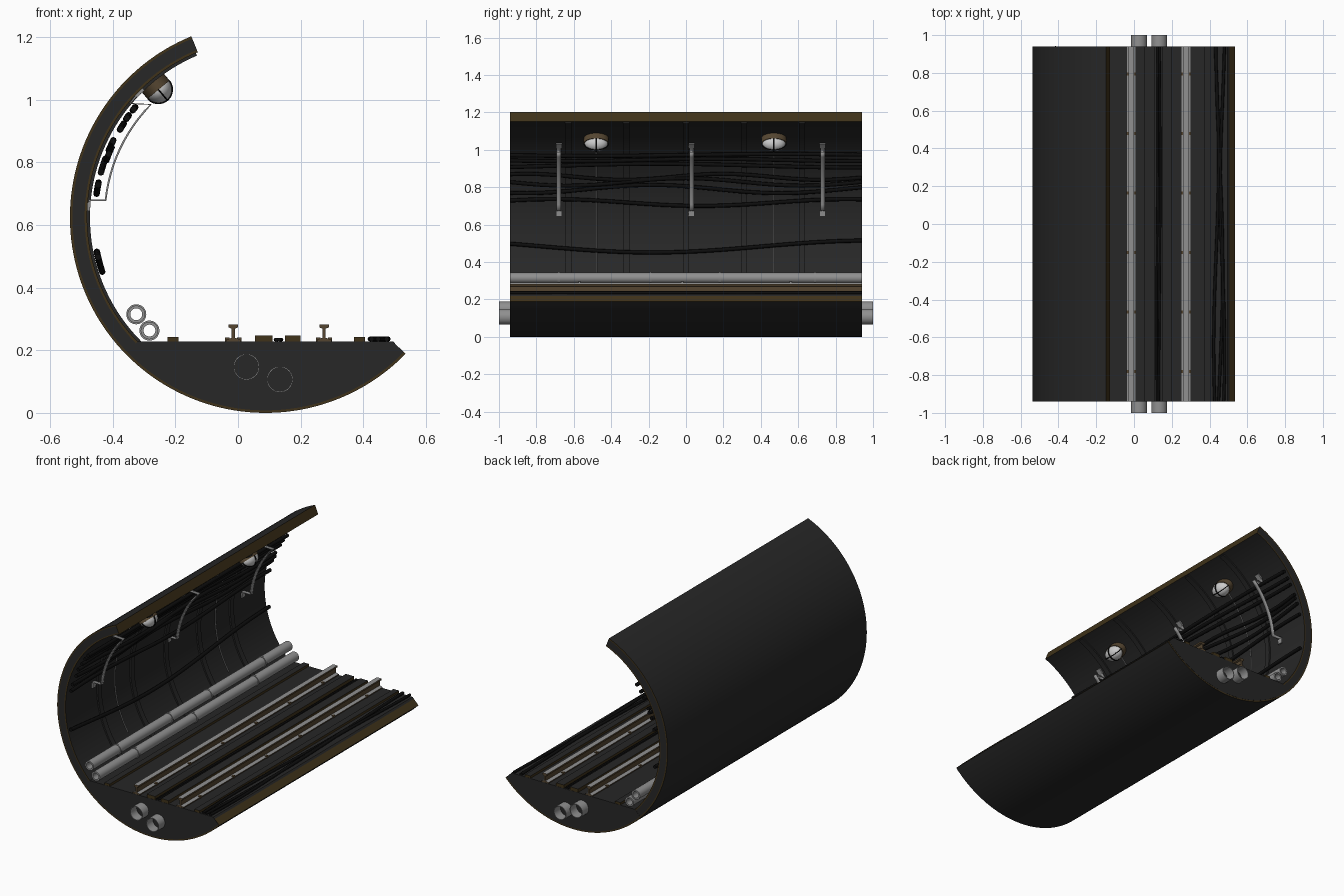
import bpy, bmesh, math
from math import sin, cos, radians, pi
from mathutils import Matrix

if "Cube" in bpy.data.objects:
    bpy.data.objects.remove(bpy.data.objects["Cube"])

CX, CZ, R, RI, L, FL = 0.088, 0.625, 0.625, 0.57, 0.94, 0.228
A0, A1 = 112.3, 315.7


def mat(name, r, g, b):
    m = bpy.data.materials.new(name)
    m.diffuse_color = (r, g, b, 1)
    m.use_nodes = True
    m.node_tree.nodes["Principled BSDF"].inputs["Base Color"].default_value = m.diffuse_color
    return m


DARK = mat("dark_concrete", .02, .02, .02)
BROWN = mat("brown_edge", .05, .032, .01)
BLACK = mat("black_cable", .004, .004, .004)
STEEL = mat("steel", .28, .28, .28)
GLASS = mat("lamp_glass", .6, .6, .58)
RUST = mat("rust", .09, .06, .03)


def polar(r, deg):
    return CX + r * cos(radians(deg)), CZ + r * sin(radians(deg))


def finish(bm, name, mats, smooth=True, up=False):
    bmesh.ops.recalc_face_normals(bm, faces=bm.faces)
    if up:  # second material on upward faces
        for f in bm.faces:
            f.material_index = int(f.normal.z > .5)
    me = bpy.data.meshes.new(name)
    bm.to_mesh(me)
    bm.free()
    ob = bpy.data.objects.new(name, me)
    bpy.context.collection.objects.link(ob)
    for m in mats:
        me.materials.append(m)
    if smooth:
        bpy.ops.object.select_all(action='DESELECT')
        ob.select_set(True)
        bpy.context.view_layer.objects.active = ob
        bpy.ops.object.shade_smooth_by_angle(angle=radians(35))
    return ob


def band(name, radii, a0, a1, y0, y1, n, closed=False, c=None, mats=(DARK,), edge=()):
    """Sweep a ring section; edge lists the radial bands coloured with the second material."""
    cx, cz = c or (CX, CZ)
    bm = bmesh.new()
    k = len(radii)
    sect = []
    for i in range(n if closed else n + 1):
        a = radians(a0 + (a1 - a0) * i / n)
        sect.append([[bm.verts.new((cx + r * cos(a), y, cz + r * sin(a))) for r in radii] for y in (y0, y1)])
    for i in range(n):
        p, q = sect[i], sect[(i + 1) % len(sect)]
        for j in (0, k - 1):
            bm.faces.new((p[0][j], p[1][j], q[1][j], q[0][j]))
        for s in (0, 1):
            for j in range(k - 1):
                f = bm.faces.new((p[s][j], p[s][j + 1], q[s][j + 1], q[s][j]))
                f.material_index = int(j in edge)
    if not closed:
        for p in (sect[0], sect[-1]):
            for j in range(k - 1):
                f = bm.faces.new((p[0][j], p[0][j + 1], p[1][j + 1], p[1][j]))
                f.material_index = len(mats) - 1
    return finish(bm, name, mats)


def prism(name, pts, y0, y1, mats, up=False):
    bm = bmesh.new()
    a = [bm.verts.new((x, y0, z)) for x, z in pts]
    b = [bm.verts.new((x, y1, z)) for x, z in pts]
    bm.faces.new(a)
    bm.faces.new(b)
    for i in range(len(pts)):
        j = (i + 1) % len(pts)
        bm.faces.new((a[i], a[j], b[j], b[i]))
    return finish(bm, name, mats, True, up)


def box(name, x0, x1, z0, z1, y0, y1, mats, up=False):
    return prism(name, [(x0, z0), (x1, z0), (x1, z1), (x0, z1)], y0, y1, mats, up)


def cable(name, pts, r, m):
    cu = bpy.data.curves.new(name, 'CURVE')
    cu.dimensions, cu.bevel_depth, cu.bevel_resolution, cu.use_fill_caps = '3D', r, 2, True
    sp = cu.splines.new('POLY')
    sp.points.add(len(pts) - 1)
    for p, co in zip(sp.points, pts):
        p.co = (*co, 1)
    sp.use_smooth = True
    cu.materials.append(m)
    bpy.context.collection.objects.link(bpy.data.objects.new(name, cu))


YS = [-L + 2 * L * i / 40 for i in range(41)]

# Tunnel shell and solid floor
band("tunnel_shell", (R, R - .008, RI + .008, RI), A0, A1, -L, L, 96, mats=(DARK, BROWN), edge=(0, 2))
fa = 180 + math.degrees(math.asin((CZ - FL) / RI))
prism("floor_block", [polar(RI, fa)] + [polar(R - .009, fa + (A1 - .2 - fa) * i / 40) for i in range(41)]
      + [(polar(RI, A1)[0], FL)], -L - .001, L + .001, (DARK,))

# Lining ribs
for y in (-.63, -.32, 0, .31, .62):
    band("lining_rib", (RI + .002, RI - .009), A0 + .7, 225, y - .017, y + .017, 64)

# Drain pipe stubs in the floor
for c in ((.027, .147), (.134, .107)):
    for s in (-1, 1):
        band("drain_pipe", (.042, .038), 0, 360, s * .93, s, 32, True, c, (STEEL,))

# Wall pipes with collars
for c, ys in (((-.325, .315), (-.68, -.19, .18, .69)), ((-.283, .263), (-.57, -.02, .56))):
    band("wall_pipe", (.028, .019), 0, 360, -L, L, 28, True, c, (STEEL,))
    for y in ys:
        band("pipe_collar", (.032, .027), 0, 360, y - .006, y + .006, 28, True, c, (STEEL,))

# Rails with fasteners
half = [(.023, 0), (.023, .006), (.005, .012), (.005, .041), (.015, .045), (.015, .055)]
for x in (-.015, .275):
    pts = [(x + a, FL + b) for a, b in half] + [(x - a, FL + b) for a, b in reversed(half)]
    prism("rail", pts, -L, L, (RUST, STEEL), True)
    for i in range(6):
        y = -.78 + .315 * i
        for s in (-1, 1):
            box("rail_clip", x + s * .019 - .007, x + s * .019 + .007, FL, FL + .013, y - .008, y + .008, (RUST,))

# Floor strips
for x0, x1, h in ((-.225, -.19, .014), (.055, .11, .02), (.15, .2, .019), (.37, .405, .014)):
    box("floor_strip", x0, x1, FL - .002, FL + h, -L, L, (BROWN, DARK), True)

# Floor cables
for x, amp, f, ph, r in ((.123, .003, 3, 0, .006), (.135, .004, 2.3, 1, .006), (.435, .013, 3.2, .5, .008),
                         (.452, .018, 2.6, 2.2, .008), (.468, .012, 3.6, 4, .008)):
    cable("floor_cable", [(x + amp * sin(f * y + ph), y, FL + r) for y in YS], r, BLACK)

# Wall cables following the lining
for z, amp, f, ph, rr in ((.972, .005, 3, 0, .545), (.945, .006, 4, 1, .545), (.915, .01, 3, 2, .543),
                          (.855, .016, 6, .4, .545), (.828, .02, 5, 1.6, .54), (.79, .022, 4.6, 2.4, .545),
                          (.718, .018, 4, 4.4, .545), (.483, .032, 2.7, 5.2, .55)):
    pts = []
    for y in YS:
        zz = z + amp * sin(f * y + ph)
        pts.append((CX - math.sqrt(rr * rr - (zz - CZ) ** 2), y, zz))
    cable("wall_cable", pts, .0105, BLACK)

# Cable brackets: feet on the wall and a bowed strap
for y in (-.68, .03, .73):
    path = [polar(.566, a) for a in (135.5, 137.5, 140)] + [polar(.514, 135.5 + 38.5 * i / 12) for i in range(13)] \
        + [polar(.566, a) for a in (174.5, 176, 177.5)]
    bm = bmesh.new()
    rows = [[bm.verts.new((x, yy, z)) for yy in (y - .012, y + .012)] for x, z in path]
    for p, q in zip(rows, rows[1:]):
        bm.faces.new((p[0], p[1], q[1], q[0]))
    ob = finish(bm, "cable_bracket", (STEEL,))
    md = ob.modifiers.new("thickness", 'SOLIDIFY')
    md.thickness, md.offset = .006, 0
    for a0, a1 in ((133.6, 137), (175, 178)):
        band("bracket_foot", (.571, .561), a0, a1, y - .016, y + .016, 4, mats=(STEEL,))


# Wall lamps with guards and supply wires
def placed(bm, M):
    bmesh.ops.transform(bm, matrix=M, verts=bm.verts)
    return bm


LA = 130
for y in (-.48, .47):
    rot = Matrix.Rotation(math.atan2(-cos(radians(LA)), -sin(radians(LA))), 4, 'Y') @ Matrix.Diagonal((1, 1.45, 1, 1))

    def frame(r):
        x, z = polar(r, LA)
        return Matrix.Translation((x, y, z)) @ rot
    bm = bmesh.new()
    bmesh.ops.create_cone(bm, cap_ends=True, segments=32, radius1=.046, radius2=.046, depth=.05)
    finish(placed(bm, frame(.557)), "lamp_base", (RUST,))
    bm = bmesh.new()
    bmesh.ops.create_uvsphere(bm, u_segments=32, v_segments=16, radius=.043)
    finish(placed(bm, frame(.533)), "lamp_glass", (GLASS,))
    for ax in 'XY':
        bm = bmesh.new()
        rings = []
        for i in range(25):  # half hoop over the glass
            t = pi * i / 24
            ring = []
            for j in range(6):
                u = 2 * pi * j / 6
                w, v = (.044 + .003 * cos(u)), .003 * sin(u)
                ring.append(bm.verts.new((w * cos(t), v, w * sin(t)) if ax == 'X' else (v, w * cos(t), w * sin(t))))
            rings.append(ring)
        for p, q in zip(rings, rings[1:]):
            for j in range(6):
                bm.faces.new((p[j], p[j - 1], q[j - 1], q[j]))
        finish(placed(bm, frame(.533)), "lamp_guard", (BLACK,))
    wire = [polar(.566, LA + 2 + (210.5 - LA) * i / 30) for i in range(31)]
    cable("lamp_wire", [(x, y, z) for x, z in wire], .003, STEEL)
